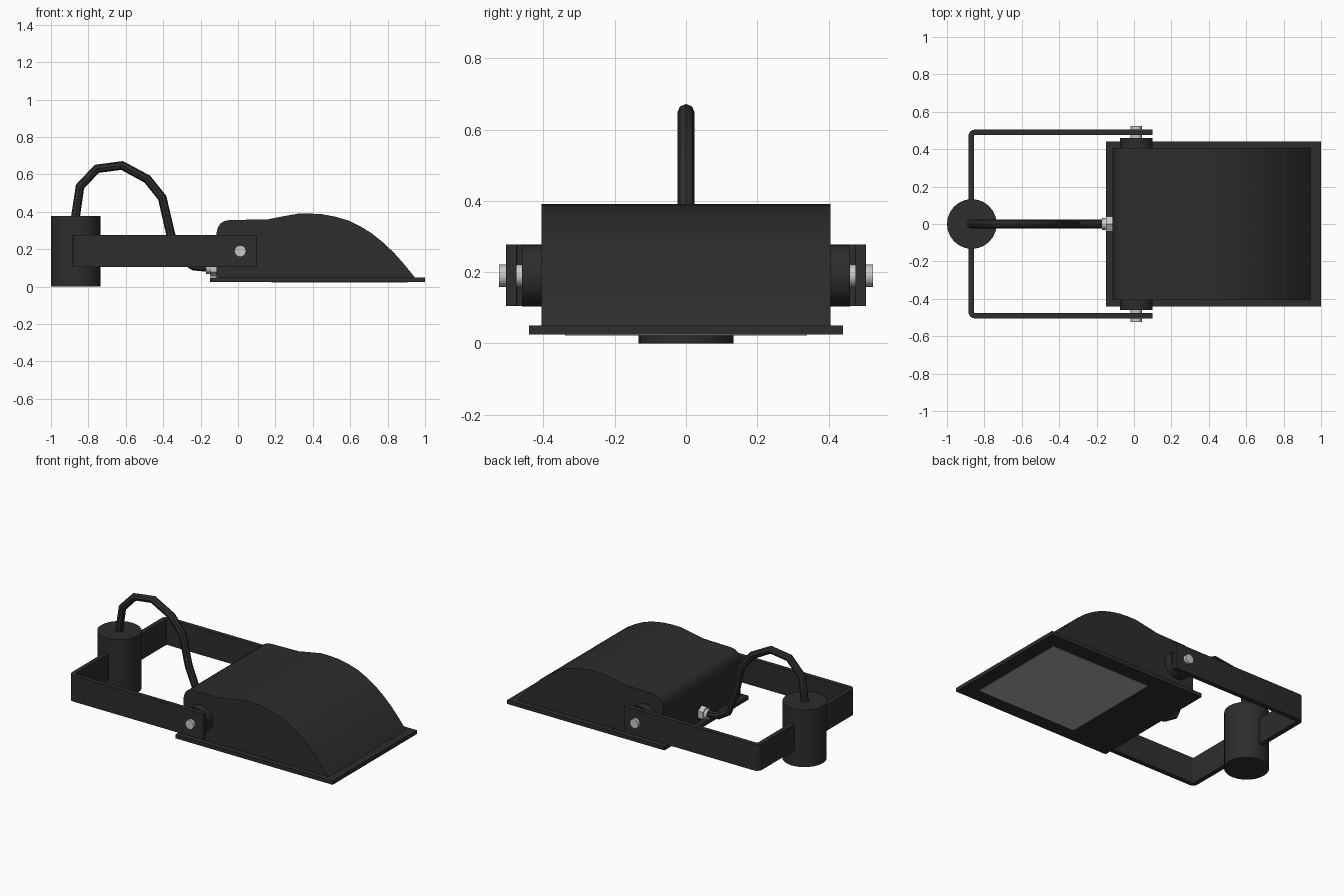
import bpy, bmesh, math
from mathutils import Vector

if "Cube" in bpy.data.objects:
    bpy.data.objects.remove(bpy.data.objects["Cube"])


def material(name, c):
    m = bpy.data.materials.new(name)
    m.diffuse_color = (c[0], c[1], c[2], 1)
    m.use_nodes = True
    m.node_tree.nodes["Principled BSDF"].inputs["Base Color"].default_value = m.diffuse_color
    return m


BLACK = material("black paint", (0.026, 0.026, 0.026))
STEEL = material("bare steel", (0.58, 0.58, 0.56))
GLASS = material("grey glass", (0.42, 0.42, 0.42))


def finish(ob, name, mat, smooth=True):
    ob.name = name
    ob.data.materials.append(mat)
    if smooth:
        bpy.ops.object.select_all(action='DESELECT')
        ob.select_set(True)
        bpy.context.view_layer.objects.active = ob
        bpy.ops.object.shade_smooth_by_angle(angle=math.radians(35))
    return ob


def box(name, lo, hi, mat):
    lo, hi = Vector(lo), Vector(hi)
    bpy.ops.mesh.primitive_cube_add(size=1, location=(lo + hi) / 2)
    ob = bpy.context.object
    ob.data.transform(((hi - lo).to_3d()).to_track_quat('Z', 'Y').to_matrix().to_4x4().Identity(4))
    for v in ob.data.vertices:
        v.co = Vector(a * b for a, b in zip(v.co, hi - lo))
    return finish(ob, name, mat, False)


def rod(name, a, b, r, mat, sides=24):
    a, b = Vector(a), Vector(b)
    bpy.ops.mesh.primitive_cylinder_add(vertices=sides, radius=r, depth=(b - a).length, location=(a + b) / 2,
                                        rotation=(b - a).to_track_quat('Z', 'Y').to_euler())
    return finish(bpy.context.object, name, mat)


def prism(name, outline, direction, mat):
    """Extrude a closed outline along a direction."""
    bm = bmesh.new()
    face = bm.faces.new([bm.verts.new(p) for p in outline])
    out = bmesh.ops.extrude_face_region(bm, geom=[face])
    bmesh.ops.translate(bm, vec=direction, verts=[v for v in out["geom"] if isinstance(v, bmesh.types.BMVert)])
    bmesh.ops.recalc_face_normals(bm, faces=bm.faces)
    me = bpy.data.meshes.new(name)
    bm.to_mesh(me)
    bm.free()
    ob = bpy.data.objects.new(name, me)
    bpy.context.collection.objects.link(ob)
    return finish(ob, name, mat)


# Lamp hood: side profile extruded across the width
profile = [(-.115, .05), (-.115, .285), (-.108, .315), (-.095, .337), (-.075, .35), (-.045, .356),
           (.16, .36), (.225, .373), (.325, .391), (.385, .391), (.45, .387), (.52, .374), (.59, .354),
           (.655, .322), (.715, .285), (.775, .237), (.835, .18), (.89, .118), (.945, .05)]
prism("hood", [(x, -.405, z) for x, z in profile], (0, .81, 0), BLACK)

# Base frame and lens
box("frame", (-.15, -.44, .025), (1, .44, .05), BLACK)
box("lens", (.18, -.34, .022), (.905, .34, .03), GLASS)

# U-shaped bracket with rounded corners
def path(off):
    pts, r = [(.1, -.505 + off)], .035 - off
    for sy in (-1, 1):
        arc = [(-.85 - r * math.sin(t), sy * (.47 + r * math.cos(t))) for t in
               [i * math.pi / 8 for i in range(5)]]
        pts += arc if sy < 0 else arc[::-1]
    return pts + [(.1, .505 - off)]

outline = path(0) + path(.03)[::-1]
prism("bracket", [(x, y, .105) for x, y in outline], (0, 0, .172), BLACK)

# Mounting post
rod("post", (-.867, 0, 0), (-.867, 0, .378), .133, BLACK, 24)

# Pivots on both sides
for side, s in (("front", -1), ("back", 1)):
    rod(side + "_boss", (.012, s * .39, .19), (.012, s * .46, .19), .087, BLACK, 24)
    rod(side + "_bolt", (.012, s * .44, .19), (.012, s * .525, .19), .031, STEEL, 12)

# Cable gland and cable
rod("gland_nut", (-.15, 0, .1), (-.11, 0, .1), .045, STEEL, 6)
rod("gland_collar", (-.17, 0, .1), (-.14, 0, .1), .032, STEEL, 12)
curve = bpy.data.curves.new("cable", 'CURVE')
curve.dimensions = '3D'
curve.bevel_depth = .024
curve.bevel_resolution = 2
curve.use_fill_caps = True
points = [(-.875, .33), (-.845, .535), (-.755, .63), (-.62, .648), (-.485, .575), (-.405, .475),
          (-.36, .28), (-.31, .155), (-.235, .11), (-.13, .1)]
spline = curve.splines.new('POLY')
spline.points.add(len(points) - 1)
for p, (x, z) in zip(spline.points, points):
    p.co = (x, 0, z, 1)
cable = bpy.data.objects.new("cable", curve)
bpy.context.collection.objects.link(cable)
bpy.ops.object.select_all(action='DESELECT')
cable.select_set(True)
bpy.context.view_layer.objects.active = cable
bpy.ops.object.convert(target='MESH')
finish(bpy.context.object, "cable", BLACK)
